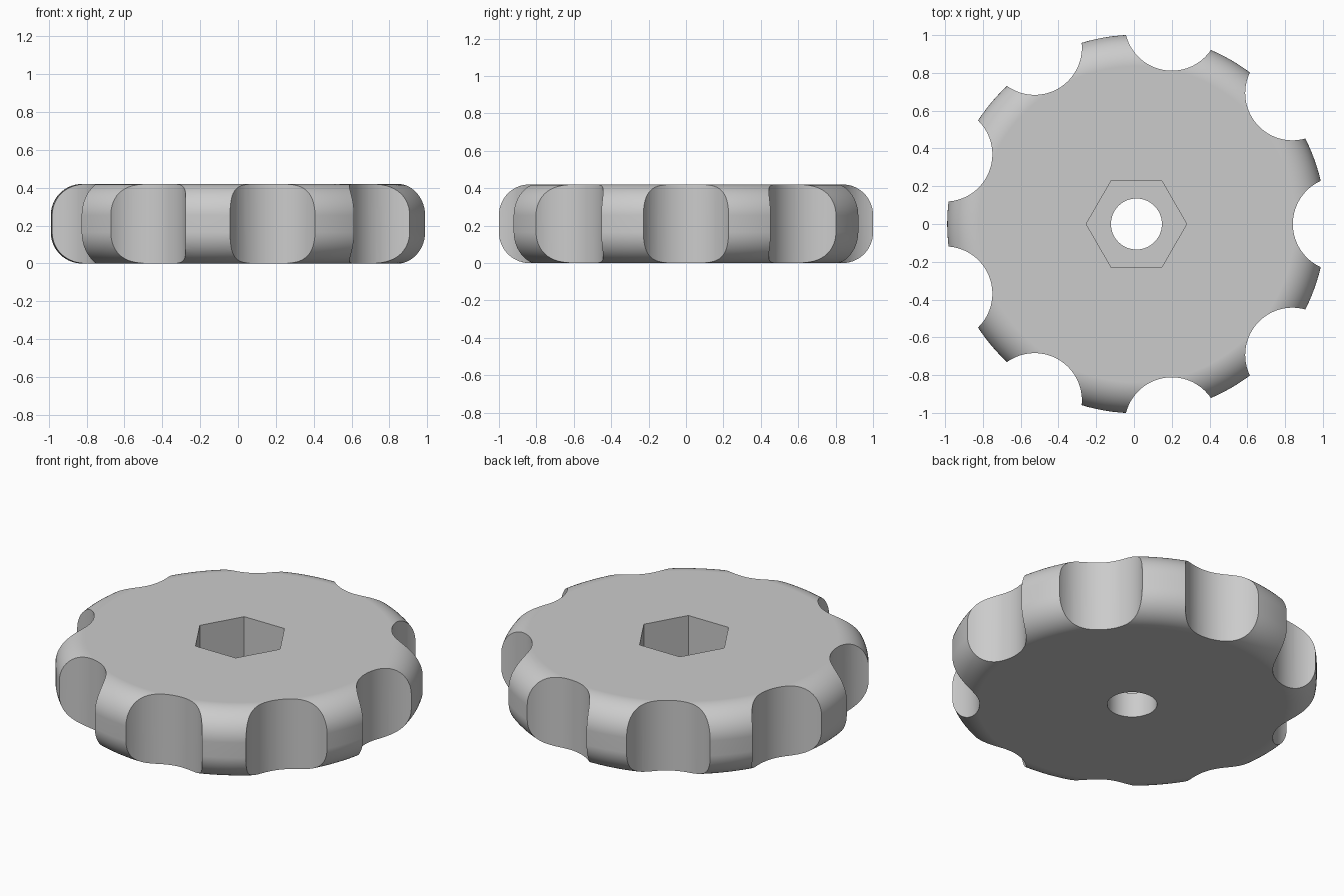
import bpy, bmesh, math
from mathutils import Vector, Matrix

cube = bpy.data.objects.get("Cube")
if cube:
    bpy.data.objects.remove(cube, do_unlink=True)

RADIUS, HEIGHT, FILLET = 1.002, 0.42, 0.165
NOTCHES, NOTCH_RADIUS, NOTCH_CENTRE = 9, 0.25, 1.078
AXIS_X = 0.013          # the odd notch count shifts the axis off the box centre
HEX_FLOOR = 0.15

# Material
grey = bpy.data.materials.new("light grey")
grey.use_nodes = True
colour = (0.6, 0.6, 0.6, 1)
grey.diffuse_color = colour
grey.node_tree.nodes["Principled BSDF"].inputs["Base Color"].default_value = colour


# Disc: half profile with rounded rim, revolved around the axis
def make_disc(segments=144, steps=14):
    profile = [(0, 0)]
    for centre_z, start in ((FILLET, -math.pi / 2), (HEIGHT - FILLET, 0)):
        for i in range(steps + 1):
            a = start + math.pi / 2 * i / steps
            profile.append((RADIUS - FILLET + FILLET * math.cos(a),
                            centre_z + FILLET * math.sin(a)))
    profile.append((0, HEIGHT))
    bm = bmesh.new()
    verts = [bm.verts.new((x, 0, z)) for x, z in profile]
    edges = [bm.edges.new(pair) for pair in zip(verts, verts[1:])]
    bmesh.ops.spin(bm, geom=verts + edges, axis=(0, 0, 1), cent=(0, 0, 0),
                   angle=math.tau, steps=segments)
    bmesh.ops.remove_doubles(bm, verts=bm.verts, dist=1e-5)
    # Merge the triangle fans into single flat caps
    for z in (0, HEIGHT):
        hub = [v for v in bm.verts if (v.co - Vector((0, 0, z))).length < 1e-4]
        bmesh.ops.dissolve_verts(bm, verts=hub)
    bmesh.ops.recalc_face_normals(bm, faces=bm.faces)
    mesh = bpy.data.meshes.new("grip_knob")
    bm.to_mesh(mesh)
    bm.free()
    mesh.materials.append(grey)
    obj = bpy.data.objects.new("grip_knob", mesh)
    bpy.context.collection.objects.link(obj)
    return obj


# Cutter: one or more upright prisms in a single helper object
def make_cutter(name, radius, sides, bottom, centres):
    bm = bmesh.new()
    top = HEIGHT + 0.2
    for x, y in centres:
        bmesh.ops.create_cone(
            bm, cap_ends=True, segments=sides, radius1=radius, radius2=radius,
            depth=top - bottom,
            matrix=Matrix.Translation((x, y, (top + bottom) / 2)))
    # Put a corner on the x axis
    if sides == 6 and abs(max(v.co.x for v in bm.verts) - radius) > 1e-3:
        bmesh.ops.rotate(bm, verts=bm.verts, cent=(0, 0, 0),
                         matrix=Matrix.Rotation(math.pi / 6, 3, 'Z'))
    mesh = bpy.data.meshes.new(name)
    bm.to_mesh(mesh)
    bm.free()
    mesh.materials.append(grey)
    obj = bpy.data.objects.new(name, mesh)
    bpy.context.collection.objects.link(obj)
    obj.hide_render = True
    return obj


def cut(target, cutter):
    bpy.context.view_layer.objects.active = target
    mod = target.modifiers.new(cutter.name, 'BOOLEAN')
    mod.operation = 'DIFFERENCE'
    mod.solver = 'EXACT'
    mod.object = cutter
    bpy.ops.object.modifier_apply(modifier=mod.name)
    bpy.data.objects.remove(cutter, do_unlink=True)


knob = make_disc()

# Finger notches, hexagonal pocket and bolt hole
angles = [math.tau * i / NOTCHES for i in range(NOTCHES)]
rim = [(NOTCH_CENTRE * math.cos(a), NOTCH_CENTRE * math.sin(a)) for a in angles]
cut(knob, make_cutter("finger_notches", NOTCH_RADIUS, 96, -0.2, rim))
cut(knob, make_cutter("hex_pocket", 0.266, 6, HEX_FLOOR, [(0, 0)]))
cut(knob, make_cutter("bolt_hole", 0.135, 64, -0.2, [(0, 0)]))

# Smooth rim and notches, crisp edges, flat caps
bpy.ops.object.select_all(action='DESELECT')
knob.select_set(True)
bpy.context.view_layer.objects.active = knob
bpy.ops.object.shade_smooth_by_angle(angle=math.radians(25))
weighted = knob.modifiers.new("flat_caps", 'WEIGHTED_NORMAL')
weighted.keep_sharp = True
knob.location.x = AXIS_X
